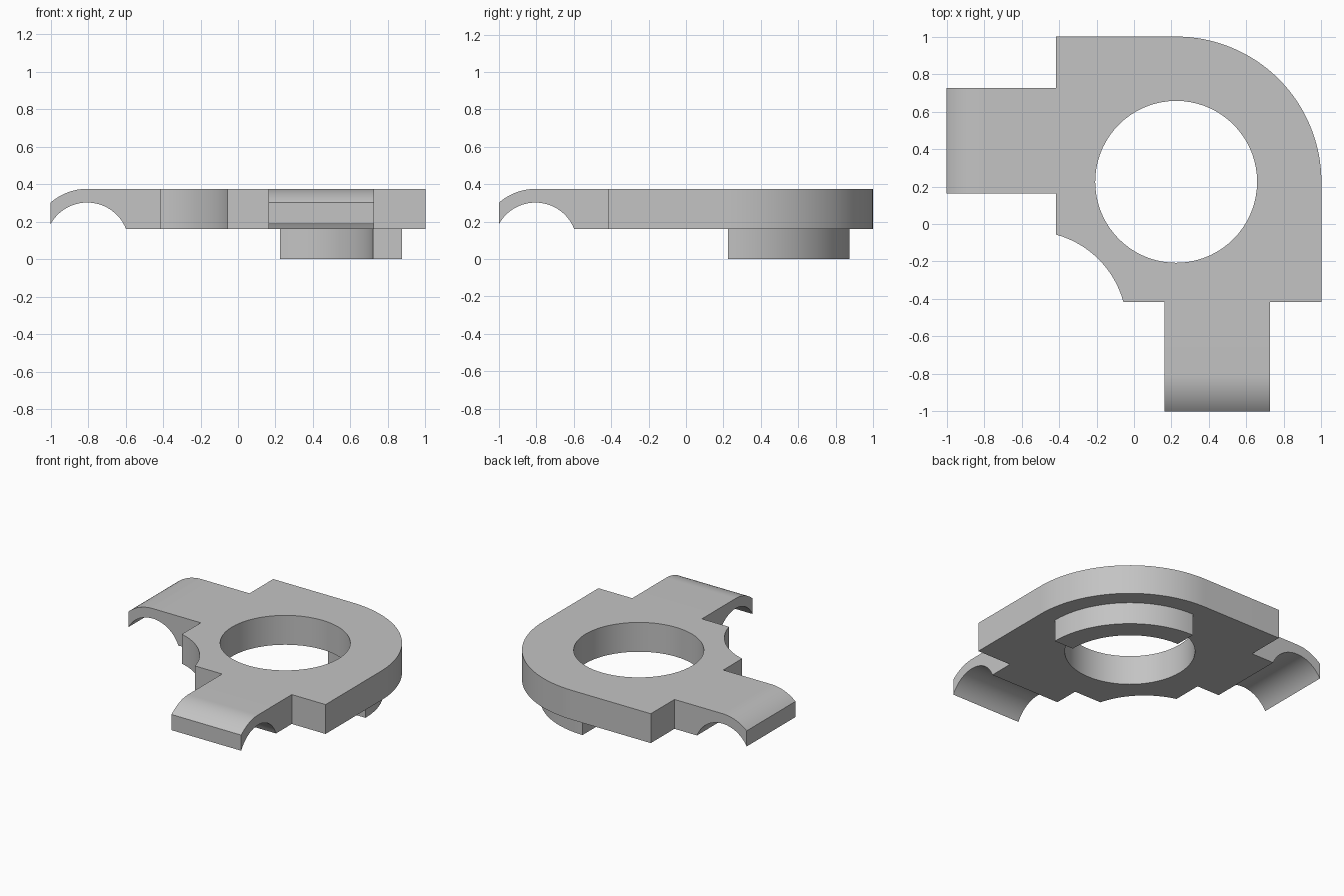
import bpy, bmesh
from math import sin, cos, pi, atan2, asin, acos
from mathutils import Vector

if "Cube" in bpy.data.objects:
    bpy.data.objects.remove(bpy.data.objects["Cube"], do_unlink=True)

# Main dimensions (the part is symmetric about the x = y diagonal)
BOTTOM, TOP = 0.16, 0.375
EDGE = -0.415               # plate side carrying the arms
ARM = (0.162, 0.726)        # arm width range
CENTRE = 0.225              # bore centre in x and y
HOOK_X, HOOK_Z = -0.805, 0.079
HOOK_IN, HOOK_OUT = 0.223, 0.296

grey = bpy.data.materials.new("metal grey")
grey.use_nodes = True
colour = (0.55, 0.55, 0.55, 1)
grey.diffuse_color = colour
grey.node_tree.nodes["Principled BSDF"].inputs["Base Color"].default_value = colour


def arc(cx, cy, r, a0, a1, n):
    return [(cx + r * cos(a0 + (a1 - a0) * i / n),
             cy + r * sin(a0 + (a1 - a0) * i / n)) for i in range(n + 1)]


def prism(bm, loops, place, d0, d1):
    """Fill closed loops (holes allowed) and extrude them from d0 to d1."""
    edges = []
    for loop in loops:
        vs = [bm.verts.new(place(u, v, d0)) for u, v in loop]
        edges += [bm.edges.new((a, b)) for a, b in zip(vs, vs[1:] + vs[:1])]
    filled = bmesh.ops.triangle_fill(bm, edges=edges, use_beauty=True)
    faces = [f for f in filled["geom"] if isinstance(f, bmesh.types.BMFace)]
    out = bmesh.ops.extrude_face_region(bm, geom=faces, use_keep_orig=True)
    shift = Vector(place(0, 0, d1)) - Vector(place(0, 0, d0))
    bmesh.ops.translate(bm, vec=shift,
                        verts=[g for g in out["geom"] if isinstance(g, bmesh.types.BMVert)])


def finish(bm, name):
    bmesh.ops.remove_doubles(bm, verts=bm.verts, dist=0.0005)
    bmesh.ops.recalc_face_normals(bm, faces=bm.faces)
    mesh = bpy.data.meshes.new(name)
    bm.to_mesh(mesh)
    bm.free()
    mesh.materials.append(grey)
    ob = bpy.data.objects.new(name, mesh)
    bpy.context.collection.objects.link(ob)
    bpy.ops.object.select_all(action="DESELECT")
    ob.select_set(True)
    bpy.context.view_layer.objects.active = ob
    bpy.ops.object.shade_smooth_by_angle(angle=pi / 6)


def flat(u, v, d):
    return (u, v, d)


# Plate with rounded corner, scooped corner and bore
body = bmesh.new()
scoop = -0.55
scoop_a = atan2(-0.057 - scoop, EDGE - scoop)
scoop_r = ((-0.057 - scoop) ** 2 + (EDGE - scoop) ** 2) ** 0.5
outline = [(EDGE, 1)] + arc(CENTRE, CENTRE, 1 - CENTRE, pi / 2, 0, 32)
outline += [(1, EDGE), (ARM[1], EDGE), (ARM[0], EDGE)]
outline += arc(scoop, scoop, scoop_r, pi / 2 - scoop_a, scoop_a, 16)
outline += [(EDGE, ARM[0]), (EDGE, ARM[1])]
bore = arc(CENTRE, CENTRE, 0.432, 0, 2 * pi, 72)[:-1]
prism(body, [outline, bore], flat, BOTTOM, TOP)

# Two hooked arms sharing one side profile
reach = 1 + HOOK_X
start = asin((BOTTOM - HOOK_Z) / HOOK_IN)
profile = [(EDGE, BOTTOM), (EDGE, TOP)]
profile += arc(HOOK_X, HOOK_Z, HOOK_OUT, pi / 2, pi - acos(reach / HOOK_OUT), 12)
profile += arc(HOOK_X, HOOK_Z, HOOK_IN, pi - acos(reach / HOOK_IN), start, 28)
prism(body, [profile], lambda u, v, d: (u, d, v), *ARM)
prism(body, [profile], lambda u, v, d: (d, u, v), *ARM)

# Open the joints so plate and arms weld into one solid
mid = sum(ARM) / 2
joints = []
for f in body.faces:
    c = f.calc_center_median()
    for along, across in ((c.x, c.y), (c.y, c.x)):
        if abs(along - EDGE) < 0.001 and abs(across - mid) < 0.01:
            joints.append(f)
bmesh.ops.delete(body, geom=joints, context="FACES")
finish(body, "plate_with_hooked_arms")

# Quarter-ring locating rib under the plate
rib = bmesh.new()
ring = arc(CENTRE, CENTRE, 0.65, 0, pi / 2, 32) + arc(CENTRE, CENTRE, 0.495, pi / 2, 0, 32)
prism(rib, [ring], flat, 0, BOTTOM)
finish(rib, "locating_rib")
